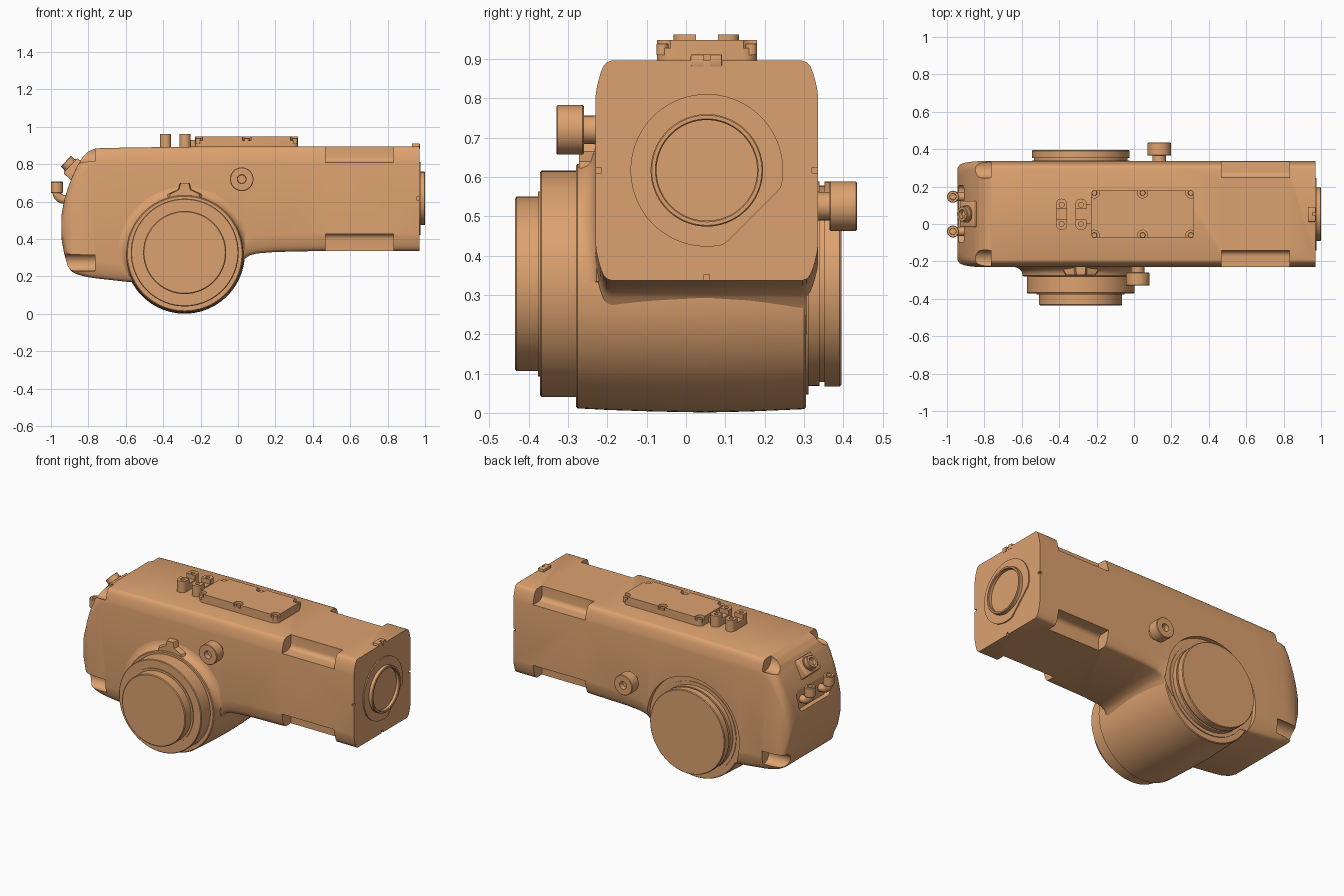
import bpy, bmesh, math
from mathutils import Vector, Matrix

if "Cube" in bpy.data.objects:
    bpy.data.objects.remove(bpy.data.objects["Cube"])

CY = 0.053                      # mid plane of the housing in y
HX, HZ = -0.285, 0.325          # axis of the cross barrel
paint = bpy.data.materials.new("copper_paint")
paint.diffuse_color = (0.72, 0.36, 0.16, 1)
paint.use_nodes = True
paint.node_tree.nodes["Principled BSDF"].inputs["Base Color"].default_value = paint.diffuse_color


def finish(name, bm):
    bmesh.ops.recalc_face_normals(bm, faces=bm.faces)
    me = bpy.data.meshes.new(name)
    bm.to_mesh(me)
    bm.free()
    ob = bpy.data.objects.new(name, me)
    bpy.context.collection.objects.link(ob)
    me.materials.append(paint)
    return ob


def skin(name, rings):
    """Closed solid through equal-length rings of points."""
    bm = bmesh.new()
    rows = [[bm.verts.new(p) for p in r] for r in rings]
    n = len(rows[0])
    for a, b in zip(rows, rows[1:]):
        for i in range(n):
            bm.faces.new((a[i], a[(i + 1) % n], b[(i + 1) % n], b[i]))
    bm.faces.new(rows[0])
    bm.faces.new(rows[-1])
    return finish(name, bm)


def lathe(name, origin, axis, profile, seg=72):
    """Turn (distance along axis, radius) pairs round an axis."""
    q = Vector(axis).to_track_quat('Z', 'Y')
    return skin(name, [[Vector(origin) + q @ Vector((r * math.cos(k * math.tau / seg),
                r * math.sin(k * math.tau / seg), t)) for k in range(seg)] for t, r in profile])


def box(name, lo, hi, bevel=0, along=None, seg=5):
    """Box; bevels all edges, or only those parallel to one axis."""
    lo, hi = Vector(lo), Vector(hi)
    bm = bmesh.new()
    bmesh.ops.create_cube(bm, size=1)
    for v in bm.verts:
        v.co = (lo + hi) / 2 + Vector([v.co[i] * (hi - lo)[i] for i in range(3)])
    if bevel:
        es = [e for e in bm.edges if along is None or
              abs(e.verts[0].co[along] - e.verts[1].co[along]) > 1e-5]
        bmesh.ops.bevel(bm, geom=es, offset=bevel, segments=seg, profile=0.5, affect='EDGES')
    return finish(name, bm)


def cut(target, cutter):
    m = target.modifiers.new("cut", 'BOOLEAN')
    m.operation, m.solver, m.object = 'DIFFERENCE', 'EXACT', cutter
    bpy.context.view_layer.objects.active = target
    bpy.ops.object.modifier_apply(modifier=m.name)
    bpy.data.objects.remove(cutter)


# Main housing: lofted along x (x, bottom, top, half width, corner size in y)
stations = [(-.945, .44, .51, .235, .06), (-.942, .39, .54, .25, .06), (-.93, .325, .605, .265, .06),
            (-.91, .255, .67, .273, .055), (-.89, .227, .725, .277, .05), (-.86, .211, .79, .281, .045),
            (-.83, .203, .84, .283, .042), (-.80, .196, .868, .283, .04), (-.76, .19, .885, .283, .04),
            (-.6, .172, .889, .283, .04), (-.3, .15, .893, .283, .04), (-.02, .20, .896, .283, .04),
            (.02, .26, .896, .283, .04), (.035, .293, .896, .283, .04), (.06, .312, .896, .283, .04),
            (.1, .323, .896, .283, .04), (.2, .331, .896, .283, .04), (.47, .337, .896, .283, .04),
            (.97, .337, .896, .283, .04)]
corner = [(0, 1), (.06, .8), (.17, .58), (.32, .34), (.5, .15), (.7, .05), (1, 0)]


def section(x, lo, hi, w, cy):
    cz = min(.09, (hi - lo) * .45)
    q = [(w - a * cy, b * cz) for a, b in corner]
    right = [(y, lo + b) for y, b in q[::-1]] + [(y, hi - b) for y, b in q]
    return [(x, CY + y, z) for y, z in right] + [(x, CY - y, z) for y, z in right[::-1]]


housing = skin("housing", [section(*s) for s in stations])

# Pockets in the housing, mirrored about the mid plane
for s in (-1, 1):
    ys = lambda a, b: sorted((CY + s * a, CY + s * b))
    y0, y1 = ys(.195, .4)
    for z0, z1 in ((.81, 1.0), (.2, .428)):
        cut(housing, box("cutter", (.468, y0, z0), (.832, y1, z1), .03, 0))
    cut(housing, lathe("cutter", (-1.05, CY + s * .262, .275), (1, 0, 0), [(0, .046), (.285, .046)], 32))
    cut(housing, lathe("cutter", (-1.05, CY + s * .25, .865), (1, 0, 0), [(0, .058), (.285, .058)], 32))
    y0, y1 = ys(.268, .3)
    cut(housing, box("cutter", (.955, y0, .61), (1, y1, .624)))
cut(housing, box("cutter", (.955, .046, .3), (1, .06, .352)))
cut(housing, box("cutter", (-1.1, -.1, .555), (-.908, .206, .675), .03, 0))
cut(housing, lathe("cutter", (HX, .307, HZ), (0, 1, 0), [(0, .322), (.2, .322)]))

# Cross barrel with its front and rear flanges
lathe("barrel", (HX, 0, .3225), (0, 1, 0), [(-.28, .306), (-.276, .311), (-.2, .315), (-.08, .319),
      (.05, .3215), (.16, .319), (.3, .313), (.305, .309)], 96)
lathe("front_flange", (HX, 0, .328), (0, 1, 0), [(-.435, .217), (-.431, .222), (-.376, .222), (-.376, .235),
      (-.371, .235), (-.371, .284), (-.367, .288), (-.25, .288)], 96)
lathe("rear_flange", (HX, 0, .328), (0, 1, 0), [(.28, .281), (.311, .281), (.311, .26), (.339, .26), (.339, .25),
      (.352, .25), (.352, .261), (.391, .261), (.395, .257)], 96)

# Blend between barrel collar and the housing side, fading out at both ends
rings = []
for k in range(61):
    t = k / 60
    a = math.radians(2 + 200 * t)
    w = .008 + .055 * min(1, math.sin(math.pi * t) * 2.2)
    pts = [(.29, -.275), (.311, -.275)]
    for j in range(1, 7):
        u = math.radians(15 * j)
        pts.append((.311 + w * (1 - math.cos(u)), -.275 + .047 * math.sin(u)))
    pts += [(.311 + w, -.2), (.29, -.2)]
    rings.append([(HX + r * math.cos(a), y, .3225 + r * math.sin(a)) for r, y in pts])
skin("barrel_blend", rings)
# Pointed lug over the barrel
skin("barrel_lug", [[(HX + x * f, y, z) for x, z in
     ((-.1, .60), (.1, .60), (.09, .64), (.035, .665), (.025, .70), (-.025, .70), (-.035, .665), (-.09, .64))]
     for y, f in ((-.2, 1), (-.25, 1), (-.272, .85))])

# End plate with one flat, and the raised output ring
a0 = math.radians(-45)
plate = []
for k in range(96):
    a = k * math.tau / 96
    c = math.cos(a - a0)
    r = min(.194, .165 / c) if c > .1 else .194
    plate.append((CY + r * math.cos(a), .617 + r * math.sin(a)))
skin("end_plate", [[(x, y, z) for y, z in plate] for x in (.95, .977)])
lathe("output_ring", (0, CY, .617), (1, 0, 0), [(.95, .143), (.997, .143), (1, .14), (1, .131), (.996, .128),
      (.979, .128)])
tab = box("end_tab", (.93, .012, .88), (.972, .092, .912), .004, None, 2)
cut(tab, box("cutter", (.955, .045, .87), (1, .061, .93)))

# Side plugs with stem, knob and bore
for name, o, d in (("front_plug", (.02, -.21, .72), -1), ("rear_plug", (.135, .315, .526), 1)):
    lathe(name, o, (0, d, 0), [(0, .042), (.025, .036), (.05, .036), (.05, .06), (.053, .063), (.117, .063),
          (.12, .06), (.12, .024), (.09, .022)], 48)

# Top cover with scalloped screw seats
cover = box("top_cover", (-.23, CY - .127, .88), (.322, CY + .127, .948), .035, 2)
seats = [(x, CY + s * .113) for x in (-.212, .046, .304) for s in (-1, 1)]
for x, y in seats:
    cut(cover, lathe("cutter", (x, y, .928), (0, 0, 1), [(0, .027), (.1, .027)], 32))
    lathe("cover_screw", (x, y, .91), (0, 0, 1), [(0, .015), (.028, .015), (.03, .013)], 20)
box("cover_bridge", (-.26, .0, .88), (-.225, .106, .93), .008, 2)

# Two capsule-shaped connector blocks with screw bores
for x in (-.387, -.283):
    block = box("top_connector", (x - .03, -.032, .88), (x + .03, .135, .963), .028, 2)
    cut(block, box("cutter", (x - .05, .025, .935), (x + .05, .081, 1)))
    for y in (.0, .103):
        cut(block, lathe("cutter", (x, y, .93), (0, 0, 1), [(0, .013), (.1, .013)], 20))

# Slanted plug socket on the rear end
axis = Vector((-.73, 0, .68))
socket = box("plug_base", (-.07, -.055, -.09), (.07, .055, .025), .008, None, 3)
socket.data.transform(Matrix.Translation((-.878, CY, .776)) @ axis.to_track_quat('Z', 'Y').to_matrix().to_4x4())
lathe("plug_socket", (-.882, CY, .78), axis, [(0, .046), (.026, .046), (.026, .04), (.05, .04), (.053, .037),
      (.053, .024), (.03, .022)], 40)

# Pair of elbow hose fittings
for y in (CY - .093, CY + .093):
    cu = bpy.data.curves.new("elbow_pipe", 'CURVE')
    cu.dimensions, cu.bevel_depth, cu.bevel_resolution, cu.use_fill_caps = '3D', .024, 5, True
    path = [(-.89, .612)] + [(-.93 - .038 * math.sin(u), .65 - .038 * math.cos(u))
                            for u in [math.radians(10 * i) for i in range(10)]] + [(-.968, .67)]
    sp = cu.splines.new('POLY')
    sp.points.add(len(path) - 1)
    for p, (x, z) in zip(sp.points, path):
        p.co = (x, y, z, 1)
    ob = bpy.data.objects.new("elbow_pipe", cu)
    bpy.context.collection.objects.link(ob)
    cu.materials.append(paint)
    bpy.ops.object.select_all(action='DESELECT')
    ob.select_set(True)
    bpy.context.view_layer.objects.active = ob
    bpy.ops.object.convert(target='MESH')
    lathe("elbow_collar", (-.968, y, .645), (0, 0, 1), [(0, .029), (.004, .032), (.058, .032), (.062, .029),
          (.062, .017), (.03, .016)], 32)

# Smooth shading with crisp edges
bpy.ops.object.select_all(action='SELECT')
bpy.context.view_layer.objects.active = housing
bpy.ops.object.shade_smooth_by_angle(angle=math.radians(32))
